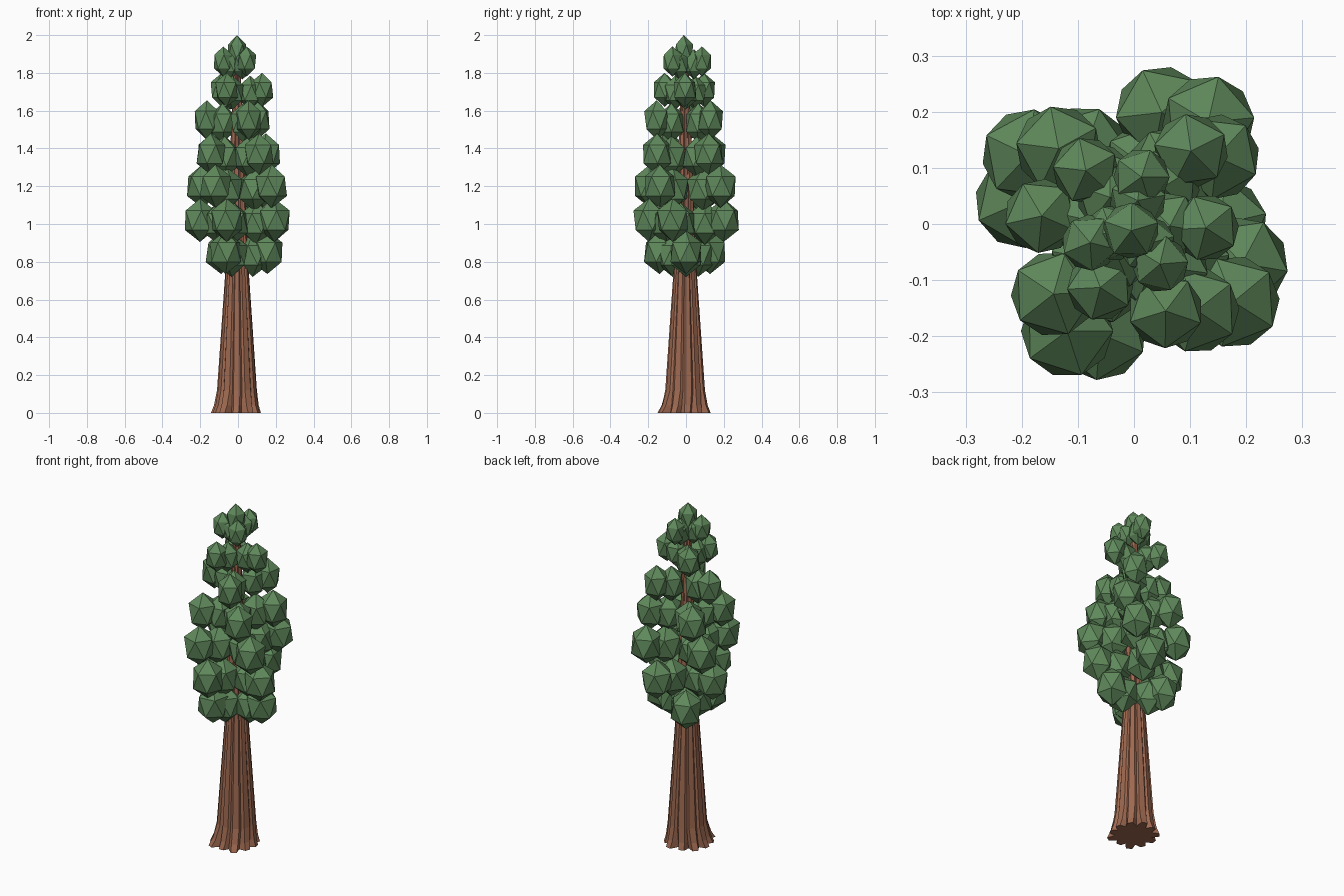
import bpy
import bmesh
import random
from math import radians, cos, sin, tau
from mathutils import Matrix, Vector

random.seed(4)

default_cube = bpy.data.objects.get("Cube")
if default_cube:
    bpy.data.objects.remove(default_cube, do_unlink=True)


def make_material(name, colour):
    material = bpy.data.materials.new(name)
    material.use_nodes = True
    material.diffuse_color = colour
    shader = next(n for n in material.node_tree.nodes if n.type == "BSDF_PRINCIPLED")
    shader.inputs["Base Color"].default_value = colour
    return material


def finish_object(name, bm, material):
    bmesh.ops.recalc_face_normals(bm, faces=bm.faces)
    mesh = bpy.data.meshes.new(name)
    bm.to_mesh(mesh)
    bm.free()
    mesh.materials.append(material)
    obj = bpy.data.objects.new(name, mesh)
    bpy.context.collection.objects.link(obj)
    return obj


leaf_green = make_material("leaf green", (0.115, 0.25, 0.105, 1))
bark_brown = make_material("bark brown", (0.34, 0.14, 0.08, 1))


# Foliage clump: a faceted ball stretched upwards
def add_clump(bm, centre, width, height):
    place = Matrix.Translation(centre)
    turn = Matrix.Rotation(random.uniform(0, tau), 4, "Z")
    stretch = Matrix.Diagonal((width, width, height, 1))
    bmesh.ops.create_icosphere(bm, subdivisions=1, radius=1, matrix=place @ turn @ stretch)


# Foliage tiers: height, clump width, clump height, reach, directions in degrees
tiers = [
    (0.85, 0.092, 0.115, 0.155, (0, 125, 245)),
    (1.02, 0.092, 0.115, 0.205, (76, 169, 253, 340)),
    (1.20, 0.092, 0.115, 0.225, (54, 147, 238, 322)),
    (1.37, 0.085, 0.11, 0.19, (39, 135, 221, 306)),
    (1.55, 0.074, 0.105, 0.165, (52, 175, 290)),
    (1.71, 0.066, 0.09, 0.128, (-3, 132, 242)),
    (1.86, 0.056, 0.08, 0.085, (81, 203, 303)),
]

for number, (z, width, height, reach, directions) in enumerate(tiers, start=1):
    bm = bmesh.new()
    for direction in directions:
        angle = radians(direction)
        outward = Vector((cos(angle), sin(angle), 0)) * reach
        # Outer clump, then an inner one halfway along the branch
        add_clump(bm, outward + Vector((0, 0, z)), width, height)
        add_clump(bm, outward / 2 + Vector((0, 0, z - 0.015)), width, height)
    finish_object(f"foliage_tier_{number}", bm, leaf_green)

# Crown tip
bm = bmesh.new()
add_clump(bm, Vector((-0.005, -0.012, 1.91)), 0.056, 0.09)
finish_object("crown_tip", bm, leaf_green)

# Trunk: ribbed rings lofted from splayed roots to a thin top
rib_count = 11
ribs = [(random.uniform(-0.08, 0.08), random.uniform(-0.012, 0.012)) for _ in range(rib_count)]
# Ring: height, rib radius, groove radius, root raggedness
rings = [
    (0, 0.137, 0.1, 1),
    (0.04, 0.121, 0.098, 0.6),
    (0.12, 0.106, 0.097, 0.1),
    (0.78, 0.06, 0.053, 0),
    (1.8, 0.02, 0.018, 0),
]

bm = bmesh.new()
loops = []
for z, rib_radius, groove_radius, ragged in rings:
    lean = Vector((-0.005 - 0.005 * ragged, -0.005 - 0.012 * ragged, z))
    loop = []
    for index, (shift, spread) in enumerate(ribs):
        tip = rib_radius + spread * ragged
        # Each rib has two outer corners and a groove beside it
        squeeze = 0.1 * ragged
        for step, radius in ((squeeze, tip), (0.6 - squeeze, tip), (0.8, groove_radius)):
            angle = tau * (index + step + shift) / rib_count
            loop.append(bm.verts.new(lean + Vector((cos(angle), sin(angle), 0)) * radius))
    loops.append(loop)

for lower, upper in zip(loops, loops[1:]):
    for i in range(len(lower)):
        j = (i + 1) % len(lower)
        bm.faces.new((lower[i], lower[j], upper[j], upper[i]))
bm.faces.new(loops[0][::-1])
bm.faces.new(loops[-1])
finish_object("trunk", bm, bark_brown)
